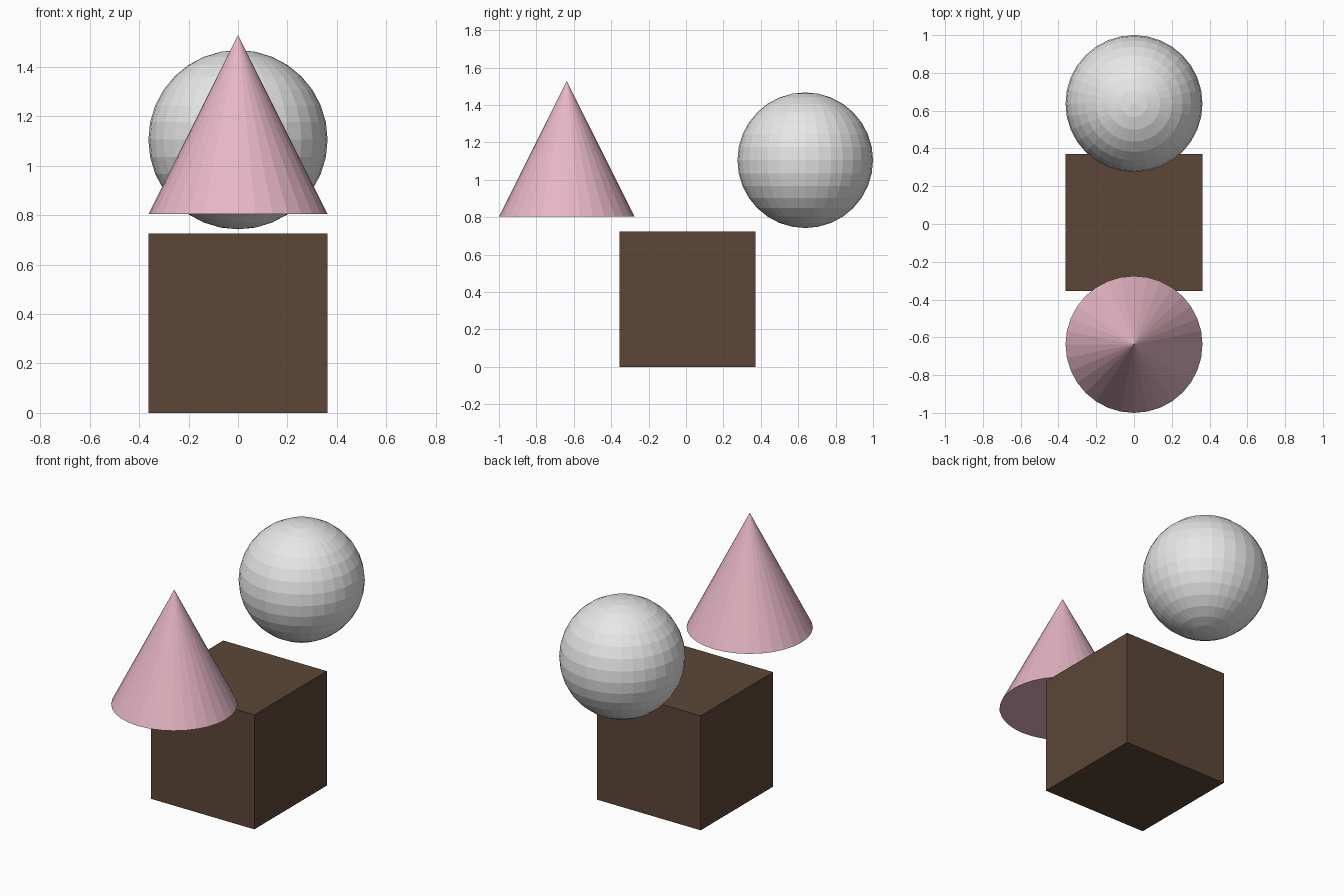
import bpy

if "Cube" in bpy.data.objects:
    bpy.data.objects.remove(bpy.data.objects["Cube"])

R = 0.3625  # shared half-size of all three solids


def srgb(r, g, b):
    lin = [c / 12.92 if c <= 0.04045 else ((c + 0.055) / 1.055) ** 2.4
           for c in (r / 255, g / 255, b / 255)]
    return (*lin, 1.0)


def finish(name, mat_name, colour):
    """Name the newest object and give it one flat colour."""
    obj = bpy.context.object
    obj.name = name
    mat = bpy.data.materials.new(mat_name)
    mat.diffuse_color = colour
    mat.use_nodes = True
    mat.node_tree.nodes["Principled BSDF"].inputs["Base Color"].default_value = mat.diffuse_color
    obj.data.materials.append(mat)


# Cube on the ground
bpy.ops.mesh.primitive_cube_add(size=2 * R, location=(0, 0.008, R))
finish("cube", "brown", srgb(92, 70, 55))

# Faceted ball floating behind the cube
bpy.ops.mesh.primitive_uv_sphere_add(segments=32, ring_count=16, radius=R,
                                     location=(0, 1 - R, 1.105))
finish("ball", "light grey", srgb(231, 231, 231))

# Faceted cone floating in front of the cube
bpy.ops.mesh.primitive_cone_add(vertices=32, radius1=R, radius2=0, depth=2 * R,
                                location=(0, R - 1, 0.804 + R))
finish("cone", "pink", srgb(231, 183, 198))
